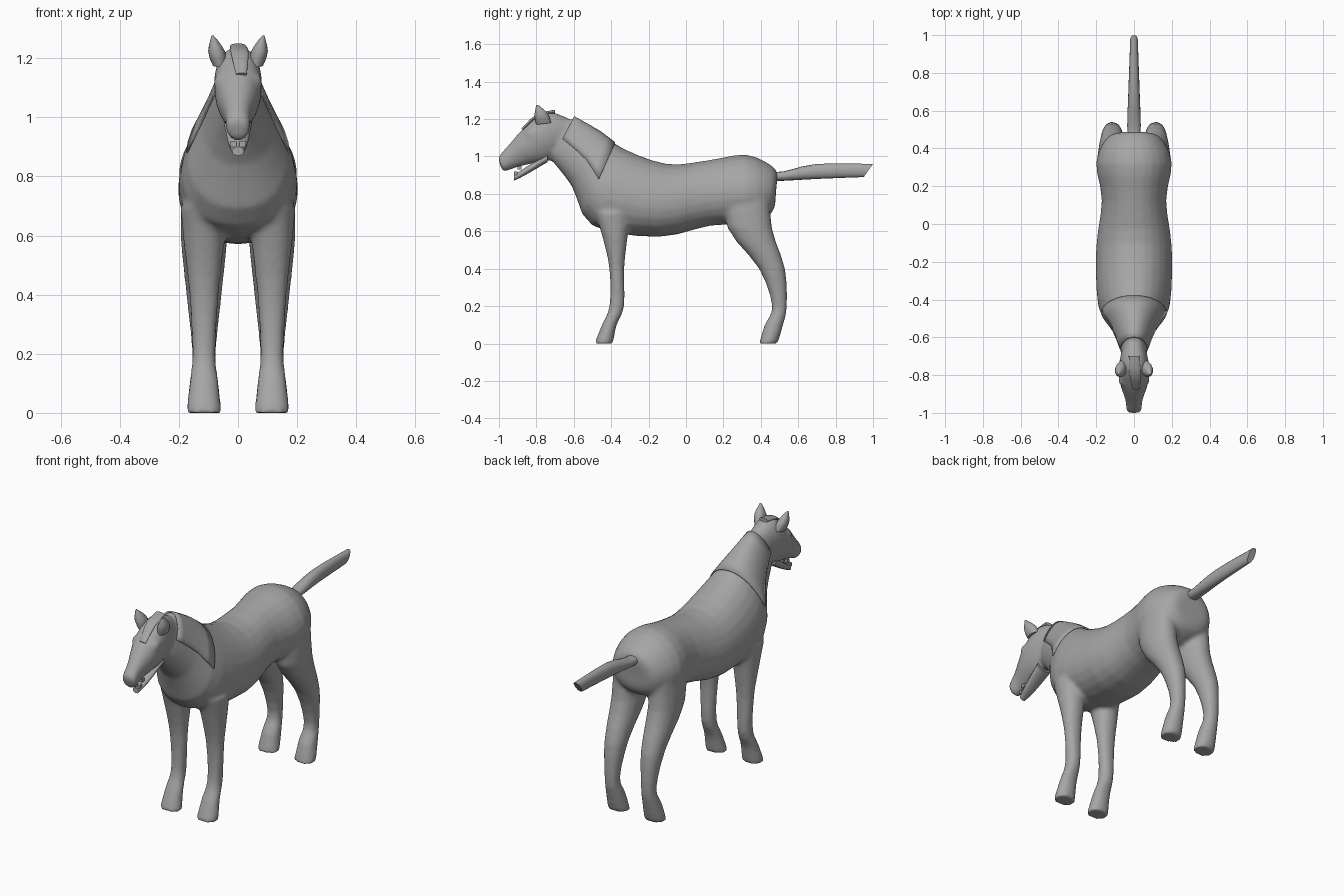
import bpy, bmesh
from math import sin, cos, pi, copysign, radians
from mathutils import Vector

default_cube = bpy.data.objects.get("Cube")
if default_cube:
    bpy.data.objects.remove(default_cube)

grey = bpy.data.materials.new("horse grey")
grey.use_nodes = True
grey.diffuse_color = (0.38, 0.38, 0.38, 1)
grey.node_tree.nodes["Principled BSDF"].inputs["Base Color"].default_value = grey.diffuse_color


def finish(name, bm):
    """Turn a finished bmesh into a named, smooth shaded object."""
    mesh = bpy.data.meshes.new(name)
    bm.to_mesh(mesh)
    bm.free()
    mesh.materials.append(grey)
    part = bpy.data.objects.new(name, mesh)
    bpy.context.collection.objects.link(part)
    bpy.ops.object.select_all(action="DESELECT")
    part.select_set(True)
    bpy.context.view_layer.objects.active = part
    bpy.ops.object.shade_smooth_by_angle(angle=radians(50))
    return part


def blend(p, q, r, s, t):
    """Smooth curve value between q and r."""
    return q + t * (r - p + t * (2 * p - 5 * q + 4 * r - s + t * (3 * (q - r) + s - p))) / 2


def smooth(keys, steps=3):
    """Add smoothly curved stations between the key stations."""
    padded = [keys[0], *keys, keys[-1]]
    stations = []
    for group in zip(padded, padded[1:], padded[2:], padded[3:]):
        for i in range(steps):
            stations.append([blend(*values, i / steps) for values in zip(*group)])
    return stations + [keys[-1]]


def section(station, angles, x=0, egg=0, grow=0):
    """Oval between an upper and a lower (y, z) point, with a half width."""
    y_top, z_top, y_low, z_low, width = station
    top, low = Vector((x, y_top, z_top)), Vector((x, y_low, z_low))
    middle, axis = (top + low) / 2, (top - low) / 2
    axis += axis.normalized() * grow
    points = []
    for a in angles:
        bulge = copysign(abs(sin(a)) ** 0.9, sin(a)) * (1 - egg * cos(a))
        points.append(middle + axis * cos(a) + Vector(((width + grow) * bulge, 0, 0)))
    return points


def bridge(bm, loops, closed):
    for near, far in zip(loops, loops[1:]):
        for i in range(0 if closed else 1, len(near)):
            bm.faces.new((near[i - 1], near[i], far[i], far[i - 1]))


def loft(bm, stations, x=0, lean=0, sides=16, egg=0):
    """Closed skin through the stations; lean moves the far end sideways."""
    angles = [2 * pi * i / sides for i in range(sides)]
    last = len(stations) - 1
    loops = []
    for i, station in enumerate(stations):
        points = section(station, angles, x + lean * i / last, egg)
        loops.append([bm.verts.new(point) for point in points])
    bridge(bm, loops, closed=True)
    bm.faces.new(loops[0])
    bm.faces.new(loops[-1])
    bmesh.ops.recalc_face_normals(bm, faces=bm.faces)


def leg(bm, keys, side):
    """Level slices given as height, centre y, half depth and half width."""
    slices = [(y - depth, z, y + depth, z, width) for z, y, depth, width in keys]
    loft(bm, smooth(slices), x=side * 0.115)


# Spine stations from the poll along the neck and trunk to the rump
spine = smooth([
    (-0.6, 1.21, -0.72, 0.98, 0.07),
    (-0.46, 1.13, -0.61, 0.84, 0.12),
    (-0.33, 1.04, -0.5, 0.63, 0.19),
    (-0.1, 0.96, -0.15, 0.57, 0.2),
    (0.12, 0.98, 0.13, 0.63, 0.17),
    (0.32, 1.01, 0.33, 0.64, 0.2),
    (0.46, 0.95, 0.46, 0.7, 0.14),
    (0.49, 0.9, 0.48, 0.8, 0.06),
])
# Upper head and muzzle
head = smooth([
    (-0.62, 1.2, -0.69, 1, 0.06),
    (-0.74, 1.24, -0.76, 0.97, 0.08),
    (-0.85, 1.17, -0.83, 0.96, 0.075),
    (-0.95, 1.06, -0.91, 0.94, 0.045),
    (-1, 1, -0.97, 0.92, 0.04),
    (-1, 0.98, -0.99, 0.94, 0.02),
])
front_leg = [
    (0.7, -0.39, 0.1, 0.08),
    (0.58, -0.38, 0.07, 0.07),
    (0.4, -0.37, 0.04, 0.05),
    (0.2, -0.37, 0.04, 0.04),
    (0.1, -0.41, 0.04, 0.05),
    (0, -0.44, 0.05, 0.06),
]
hind_leg = [
    (0.85, 0.33, 0.12, 0.07),
    (0.62, 0.34, 0.12, 0.08),
    (0.4, 0.46, 0.07, 0.06),
    (0.2, 0.5, 0.04, 0.04),
    (0.1, 0.47, 0.05, 0.05),
    (0, 0.44, 0.05, 0.06),
]

# One continuous skin over trunk, head, brows and four legs
bm = bmesh.new()
loft(bm, spine, sides=24, egg=0.1)
loft(bm, head, sides=20, egg=-0.1)
for side in (-1, 1):
    leg(bm, front_leg, side)
    leg(bm, hind_leg, side)
    brow = bmesh.ops.create_icosphere(bm, subdivisions=2, radius=0.03)
    bmesh.ops.translate(bm, verts=brow["verts"], vec=(side * 0.055, -0.83, 1.12))
body = finish("body_head_and_legs", bm)
skin = body.modifiers.new("skin", "REMESH")
skin.mode = "VOXEL"
skin.voxel_size = 0.012
skin.use_smooth_shade = True
soften = body.modifiers.new("soften", "SMOOTH")
soften.iterations = 5

# Neck cover overlapping the shoulders, open along its lower edge
bm = bmesh.new()
arc = [pi * (i / 16 - 0.5) for i in range(17)]
loops = []
for station in spine[:6]:
    points = section(station, arc, egg=0.1, grow=0.006)
    loops.append([bm.verts.new(point) for point in points])
bridge(bm, loops, closed=False)
bmesh.ops.recalc_face_normals(bm, faces=bm.faces)
cover = finish("neck_cover", bm)
cover.modifiers.new("thickness", "SOLIDIFY").thickness = 0.008

# Lower jaw, hanging open
bm = bmesh.new()
loft(bm, smooth([
    (-0.74, 1.02, -0.74, 0.97, 0.05),
    (-0.86, 0.94, -0.86, 0.9, 0.035),
    (-0.92, 0.9, -0.92, 0.87, 0.02),
]))
finish("lower_jaw", bm)

# Small pegs for the teeth
bm = bmesh.new()
for side in (-1, 1):
    for y, z in ((-0.89, 0.94), (-0.91, 0.91)):
        tooth = bmesh.ops.create_cube(bm, size=0.02)
        bmesh.ops.translate(bm, verts=tooth["verts"], vec=(side * 0.015, y, z))
finish("teeth", bm)

# Pointed ears, leaning outwards
ear = smooth([
    (-0.8, 1.17, -0.72, 1.18, 0.025),
    (-0.81, 1.22, -0.74, 1.23, 0.028),
    (-0.8, 1.276, -0.79, 1.276, 0.004),
])
for side, label in ((1, "left"), (-1, "right")):
    bm = bmesh.new()
    loft(bm, ear, x=side * 0.06, lean=side * 0.026)
    finish(label + "_ear", bm)

# Forelock lying on the brow
bm = bmesh.new()
loft(bm, smooth([
    (-0.7, 1.25, -0.7, 1.23, 0.028),
    (-0.8, 1.225, -0.79, 1.21, 0.03),
    (-0.88, 1.15, -0.87, 1.14, 0.018),
]), lean=0.012)
finish("forelock", bm)

# Tail held straight out, its end cut on a slant
bm = bmesh.new()
loft(bm, smooth([
    (0.45, 0.92, 0.45, 0.87, 0.03),
    (0.52, 0.92, 0.52, 0.87, 0.036),
    (0.7, 0.96, 0.7, 0.88, 0.03),
    (1, 0.96, 0.95, 0.89, 0.02),
]))
finish("tail", bm)
